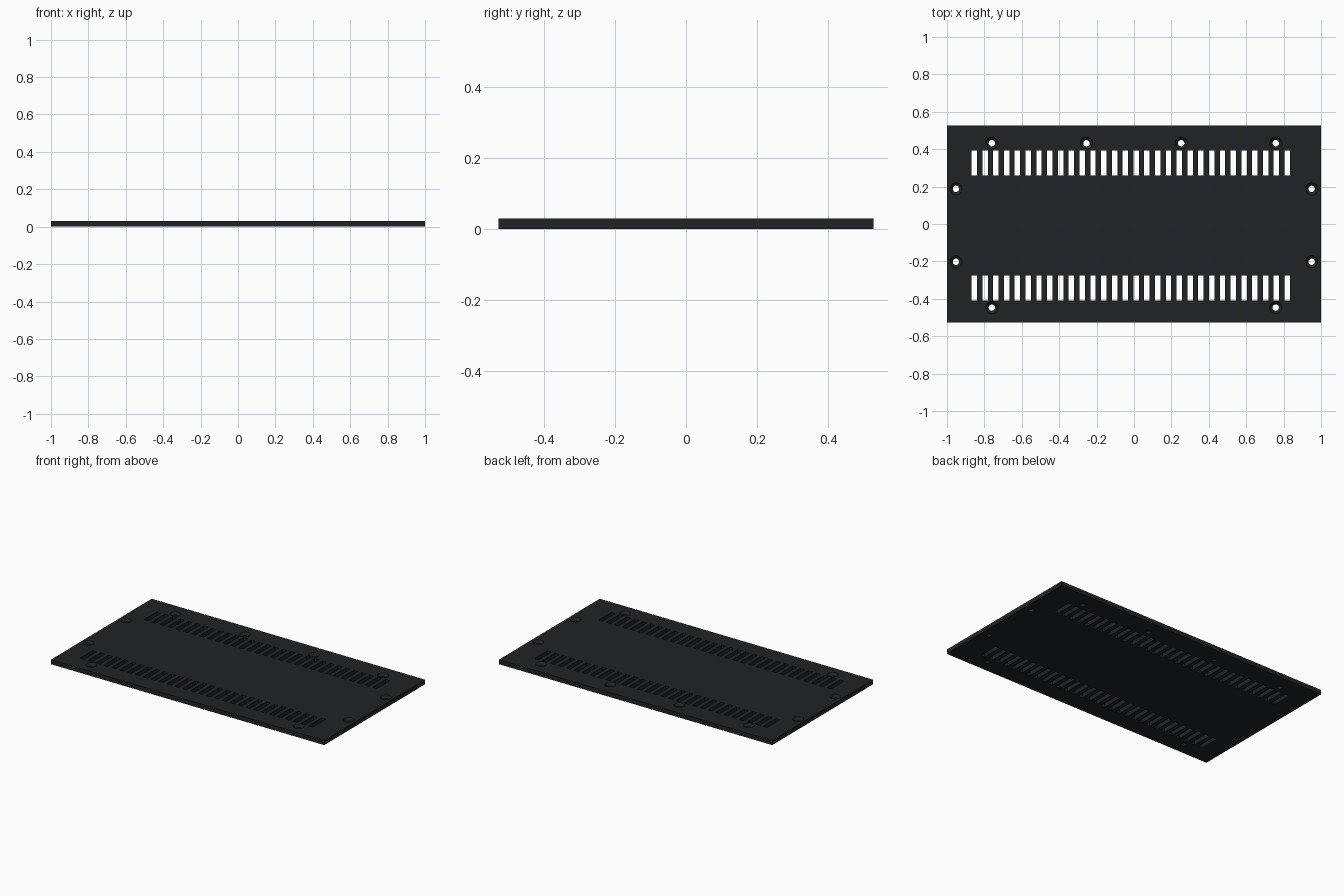
import bpy, bmesh
from math import cos, sin, tau
from mathutils import Matrix

if "Cube" in bpy.data.objects:
    bpy.data.objects.remove(bpy.data.objects["Cube"])

T = 0.03           # plate thickness
HALF_Y = 0.527


def make_object(name, bm):
    bmesh.ops.recalc_face_normals(bm, faces=bm.faces)
    mesh = bpy.data.meshes.new(name)
    bm.to_mesh(mesh)
    bm.free()
    obj = bpy.data.objects.new(name, mesh)
    bpy.context.collection.objects.link(obj)
    return obj


def add_box(bm, x0, x1, y0, y1, z0, z1):
    m = Matrix.Translation(((x0 + x1) / 2, (y0 + y1) / 2, (z0 + z1) / 2))
    m @= Matrix.Diagonal((x1 - x0, y1 - y0, z1 - z0, 1))
    bmesh.ops.create_cube(bm, size=1, matrix=m)


def add_lathe(bm, x, y, profile, n=32):
    rings = [[bm.verts.new((x + r * cos(tau * i / n), y + r * sin(tau * i / n), z))
              for i in range(n)] for r, z in profile]
    for a, b in zip(rings, rings[1:]):
        for i in range(n):
            j = (i + 1) % n
            bm.faces.new((a[i], a[j], b[j], b[i]))
    bm.faces.new(rings[0][::-1])
    bm.faces.new(rings[-1])


# flat panel
bm = bmesh.new()
add_box(bm, -1, 1, -HALF_Y, HALF_Y, 0, T)
panel = make_object("vent_panel", bm)

# two rows of vent slots
bm = bmesh.new()
for y0, y1 in ((0.258, 0.392), (-0.410, -0.276)):
    for i in range(30):
        x = -0.854 + i * 0.0577
        add_box(bm, x - 0.0145, x + 0.0145, y0, y1, -0.02, T + 0.02)

# countersunk screw holes
holes = [(x, 0.432) for x in (-0.76, -0.254, 0.252, 0.758)]
holes += [(x, -0.447) for x in (-0.76, 0.758)]
holes += [(x, y) for x in (-0.952, 0.95) for y in (0.188, -0.202)]
screw_profile = [(0.017, -0.02), (0.017, 0.014), (0.033, T), (0.033, T + 0.02)]
for x, y in holes:
    add_lathe(bm, x, y, screw_profile)
cutter = make_object("slot_and_hole_cutter", bm)
cutter.hide_render = True

# cut the openings
bpy.context.view_layer.objects.active = panel
panel.select_set(True)
mod = panel.modifiers.new("openings", 'BOOLEAN')
mod.object = cutter
mod.operation = 'DIFFERENCE'
mod.solver = 'EXACT'
bpy.ops.object.modifier_apply(modifier=mod.name)
bpy.data.objects.remove(cutter)
bpy.ops.object.shade_smooth_by_angle()

# near-black finish
mat = bpy.data.materials.new("black_finish")
mat.diffuse_color = (0.015, 0.016, 0.018, 1)
mat.use_nodes = True
mat.node_tree.nodes["Principled BSDF"].inputs["Base Color"].default_value = mat.diffuse_color
panel.data.materials.clear()
panel.data.materials.append(mat)
